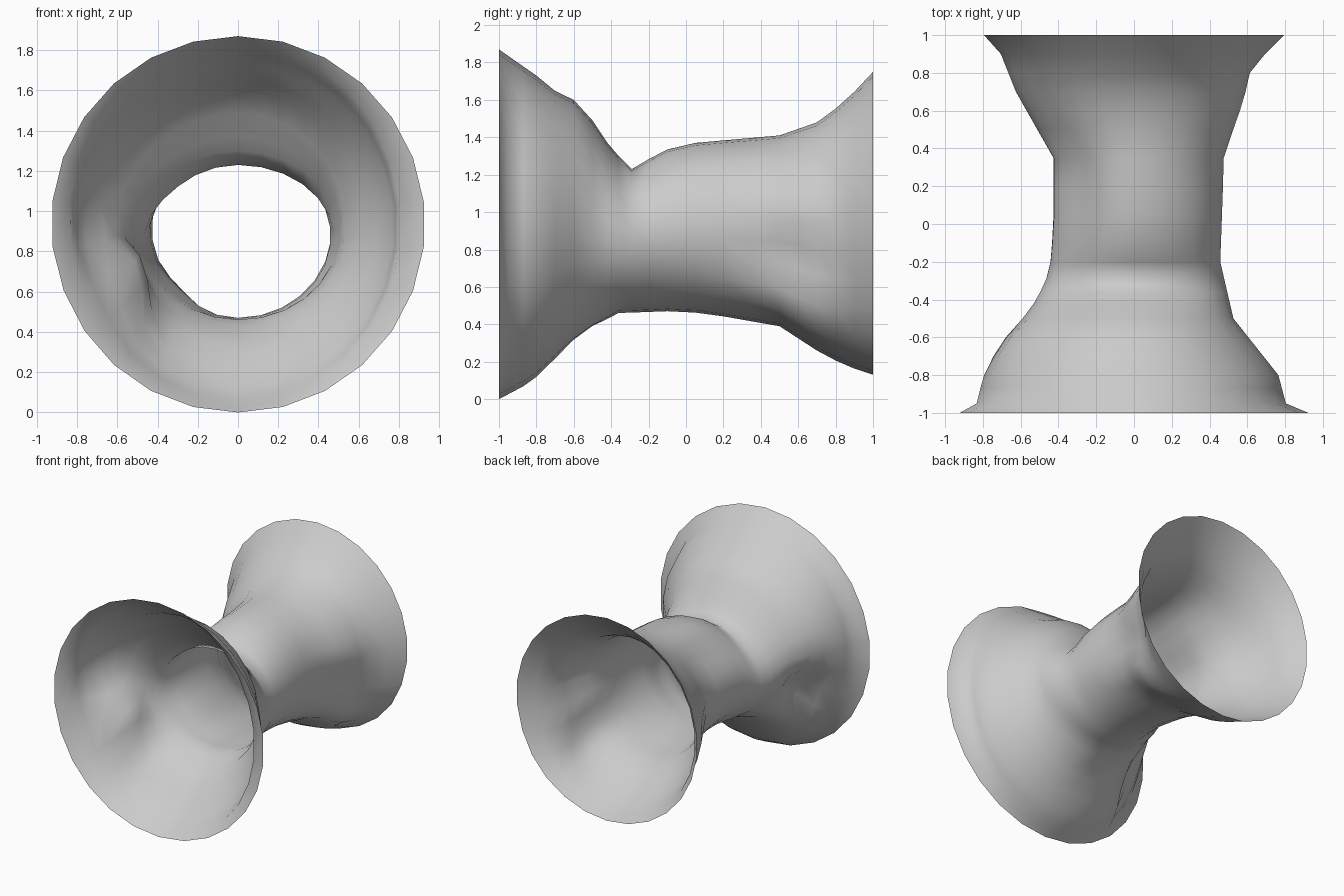
import bpy, bmesh
from math import sin, cos, pi, exp

if "Cube" in bpy.data.objects:
    bpy.data.objects.remove(bpy.data.objects["Cube"])

SEGS = 26

# Silhouette curves as (y, value)
TOP = [(-1, 1.87), (-.8, 1.73), (-.69, 1.64), (-.6, 1.6), (-.5, 1.49), (-.4, 1.34), (-.29, 1.23),
       (-.12, 1.33), (.05, 1.37), (.5, 1.41), (.7, 1.48), (.85, 1.59), (1, 1.75)]
BOTTOM = [(-1, 0), (-.83, .09), (-.62, .29), (-.5, .38), (-.36, .46), (-.1, .47),
          (.1, .46), (.5, .39), (.7, .26), (.85, .18), (1, .13)]
LEFT = [(-1, -.93), (-.95, -.84), (-.8, -.81), (-.65, -.75), (-.5, -.6), (-.4, -.52),
        (-.25, -.45), (0, -.43), (.35, -.43), (.7, -.63), (.9, -.71), (1, -.8)]
RIGHT = [(-1, .93), (-.95, .81), (-.8, .77), (-.5, .53), (-.2, .46), (.35, .48),
         (.65, .59), (.8, .62), (.9, .7), (1, .8)]
# Dents and bumps: centre y, angle from the top, y width, angle width, depth
BUMPS = [(-.68, pi * 1.36, .16, .36, -.22),    # pit in the front flare
         (-.56, pi * 1.08, .12, .25, -.04),
         (.6, pi * .57, .22, .22, -.07),       # ledge on the right flank
         (.6, pi * .74, .25, .25, .06),
         (.12, pi * 1.75, .35, .4, -.06),      # uneven neck section
         (0, pi * 1.25, .35, .35, -.03),
         (.1, pi * .25, .4, .35, .005)]


def sample(curve, y):
    for (y0, a), (y1, b) in zip(curve, curve[1:]):
        if y <= y1 + 1e-6:
            return a + (b - a) * (y - y0) / (y1 - y0)
    return curve[-1][1]


def ring(y):
    top, bottom = sample(TOP, y), sample(BOTTOM, y)
    left, right = sample(LEFT, y), sample(RIGHT, y)
    cz, half = (top + bottom) / 2, (top - bottom) / 2
    points = []
    for i in range(SEGS):
        a = 2 * pi * i / SEGS
        k = 1 + sum(d * exp(-((y - by) / wy) ** 2 - ((a - ba) / wa) ** 2) / half
                    for by, ba, wy, wa, d in BUMPS)
        side = right if sin(a) > 0 else -left
        points.append((side * sin(a) * k, y, cz + half * cos(a) * k))
    return points


# Open tube with two flared mouths
bm = bmesh.new()
stations = [-1, -.95, -.87, -.8, -.7, -.6, -.5, -.42, -.36, -.29, -.2, -.1, .05,
            .2, .35, .5, .6, .7, .8, .9, 1]
rings = [[bm.verts.new(p) for p in ring(y)] for y in stations]
for r0, r1 in zip(rings, rings[1:]):
    for i in range(SEGS):
        j = (i + 1) % SEGS
        bm.faces.new((r0[i], r1[i], r1[j], r0[j]))
bmesh.ops.recalc_face_normals(bm, faces=bm.faces)
for f in bm.faces:
    f.smooth = True
mesh = bpy.data.meshes.new("flared_tube")
bm.to_mesh(mesh)
bm.free()
tube = bpy.data.objects.new("flared_tube", mesh)
bpy.context.collection.objects.link(tube)
